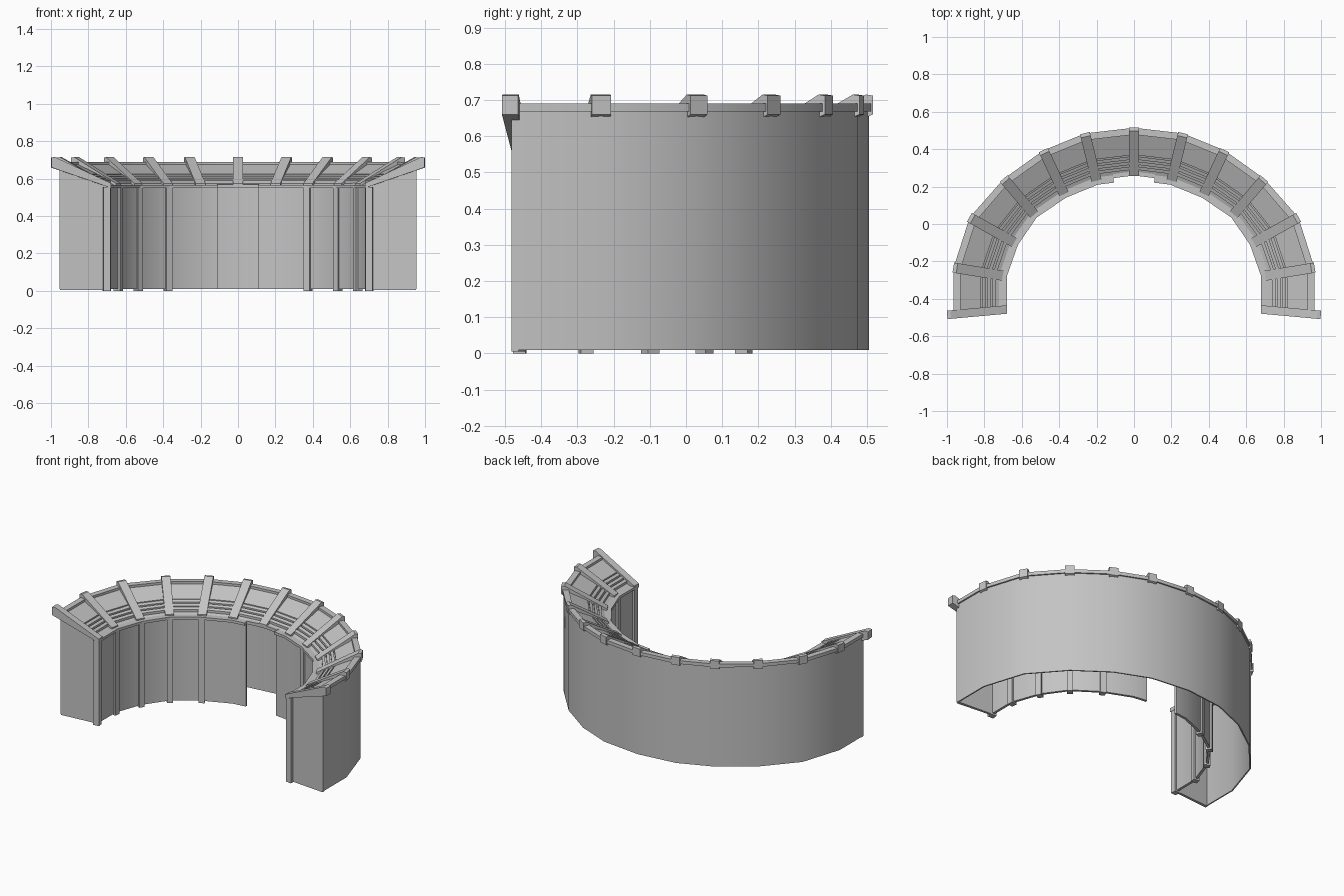
import bpy, bmesh, math
from mathutils import Vector

cube = bpy.data.objects.get("Cube")
if cube:
    bpy.data.objects.remove(cube)

grey = bpy.data.materials.new("plain_grey")
grey.use_nodes = True
grey.diffuse_color = (0.55, 0.55, 0.55, 1)
grey.node_tree.nodes["Principled BSDF"].inputs["Base Color"].default_value = (0.55, 0.55, 0.55, 1)

# Plan of one half: inner and outer end of each rib, from the middle to the tip
INNER = [(0, .235), (.195, .21), (.365, .14), (.52, .035), (.62, -.11), (.68, -.28), (.68, -.457)]
OUTER = [(0, .505), (.26, .475), (.48, .385), (.69, .235), (.87, .03), (.955, -.235), (.955, -.482)]
LAST = len(INNER) - 1


def plan(rib, t):
    """Point at a rib position (negative is mirrored), t = 0 inner, 1 outer."""
    a = abs(rib)
    k = min(int(a), LAST - 1)

    def along(row):
        return Vector(row[k]).lerp(Vector(row[k + 1]), a - k)
    p = along(INNER).lerp(along(OUTER), t)
    return Vector((math.copysign(p.x, rib) if rib else 0, p.y))


def loft(name, sections, smooth=False):
    """Closed solid through matching cross-sections."""
    bm = bmesh.new()
    rings = [[bm.verts.new(p) for p in s] for s in sections]
    n = len(rings[0])
    for a, b in zip(rings, rings[1:]):
        for j in range(n):
            bm.faces.new((a[j], a[(j + 1) % n], b[(j + 1) % n], b[j]))
    bm.faces.new(rings[0])
    bm.faces.new(rings[-1])
    bmesh.ops.recalc_face_normals(bm, faces=bm.faces)
    mesh = bpy.data.meshes.new(name)
    bm.to_mesh(mesh)
    bm.free()
    mesh.materials.append(grey)
    obj = bpy.data.objects.new(name, mesh)
    bpy.context.collection.objects.link(obj)
    if smooth:
        bpy.ops.object.select_all(action='DESELECT')
        obj.select_set(True)
        bpy.context.view_layer.objects.active = obj
        bpy.ops.object.shade_smooth_by_angle(angle=math.radians(30))
    return obj


def sweep(name, profile, ribs, smooth=False):
    """Carry a (t, z) profile round the arc."""
    return loft(name, [[(*plan(r, t), z) for t, z in profile] for r in ribs], smooth)


def radial(name, profile, rib, width):
    """Straight timber lying along one rib."""
    d = (plan(rib, 1) - plan(rib, 0)).normalized()
    side = Vector((-d.y, d.x)) * width / 2
    return loft(name, [[(*(plan(rib, t) + side * s), z) for t, z in profile] for s in (-1, 1)])


def box(t0, t1, z0, z1):
    return [(t0, z0), (t1, z0), (t1, z1), (t0, z1)]


def slope(t):
    """Height of the roof deck."""
    return .553 + .122 * t


def board(t0, t1, low, high):
    return [(t0, slope(t0) + low), (t1, slope(t1) + low),
            (t1, slope(t1) + high), (t0, slope(t0) + high)]


full = list(range(-LAST, LAST + 1))

# Outer wall and the rim on its top
sweep("outer_wall", box(.97, 1, .01, .685), full, True)
sweep("top_rim", box(.9, 1.035, .668, .69), full, True)

# Roof: deck, upper panel and stepped slats
sweep("roof_deck", board(.1, .97, -.012, -.004), full)
sweep("upper_panel", board(.5, .95, -.004, .012), full)
for i, t in enumerate((.21, .31, .41)):
    sweep(f"roof_slat_{i + 1}", board(t, t + .065, -.004, .012), full)
sweep("middle_eave", box(.09, .17, .55, .57), [-.55, 0, .55])

# Inner walls either side of the doorway
half = [.55] + list(range(1, LAST + 1))
for sign, label in ((1, "left"), (-1, "right")):
    ribs = [sign * r for r in half]
    sweep(f"{label}_inner_wall", box(.06, .12, .01, .556), ribs, True)
    sweep(f"{label}_eave", box(0, .17, .55, .567), ribs)
    end = [(.1, .005), (.99, .005), (.99, .67), (.1, .56)]
    sweep(f"{label}_end_wall", end, [sign * (LAST - .08), sign * LAST])
    for r in range(2, LAST + 1):
        radial(f"{label}_post_{r}", box(.01, .15, 0, .556), sign * r, .035)

# Rafters over every rib, longer at both tips
for r in full:
    tip = abs(r) == LAST
    start, stop = (0, 1.16) if tip else (.08, 1.04)
    radial(f"rafter_{r + LAST + 1}",
           [(start, .55), (stop, .66), (stop, .712), (stop - .07, .715), (start, .575)],
           r, .045 if tip else .054)
